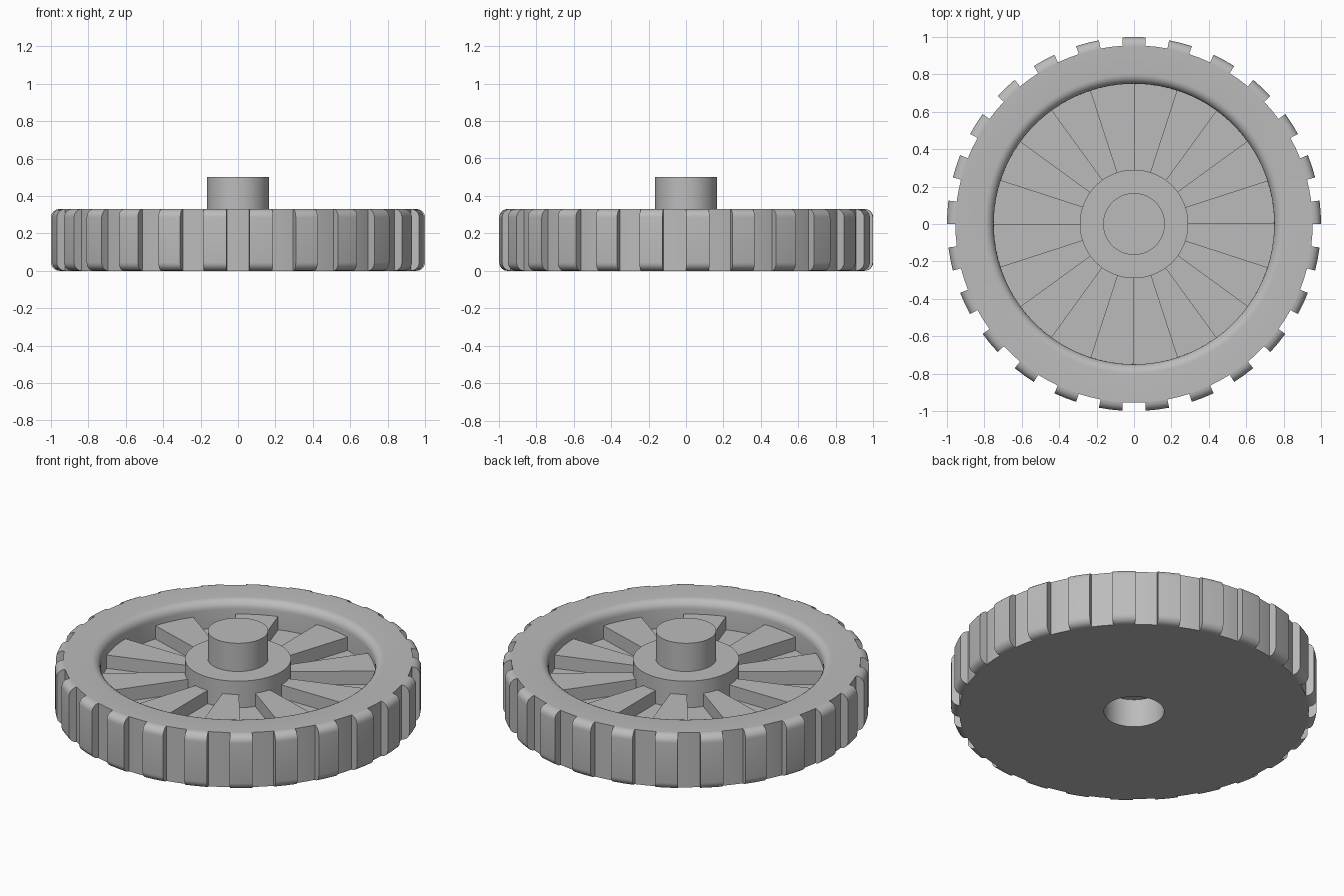
import bpy
import bmesh
from math import sin, cos, pi, radians

cube = bpy.data.objects.get("Cube")
if cube:
    bpy.data.objects.remove(cube)

grey = bpy.data.materials.new("light_grey")
grey.use_nodes = True
colour = (0.5, 0.5, 0.5, 1)
grey.diffuse_color = colour
grey.node_tree.nodes["Principled BSDF"].inputs["Base Color"].default_value = colour

STEP = 3.6            # degrees per facet
TYRE, OUTER = 0.955, 1.0
RIM, HUB, AXLE = 0.75, 0.29, 0.165
TOP, FLOOR, SPOKE_TOP, AXLE_TOP = 0.33, 0.17, 0.25, 0.5


def fillet(r, z, radius, start, end, n=6):
    """Arc of (r, z) points around a centre, angles in degrees."""
    angles = [radians(start + (end - start) * i / n) for i in range(n + 1)]
    return [(r + radius * cos(a), z + radius * sin(a)) for a in angles]


def sweep(name, profile, sectors):
    """Turn an (r, z) profile through each (start, end) sector, capping partial turns."""
    bm = bmesh.new()
    for start, end in sectors:
        steps = round((end - start) / STEP)
        rows = []
        for i in range(steps + 1):
            a = radians(start + i * STEP)
            rows.append([bm.verts.new((r * cos(a), r * sin(a), z)) for r, z in profile])
        for here, after in zip(rows, rows[1:]):
            for j in range(len(profile) - 1):
                bm.faces.new((here[j], after[j], after[j + 1], here[j + 1]))
        if end - start < 360:
            bm.faces.new(rows[0])
            bm.faces.new(rows[-1][::-1])
    bmesh.ops.remove_doubles(bm, verts=bm.verts, dist=1e-5)
    mesh = bpy.data.meshes.new(name)
    bm.to_mesh(mesh)
    bm.free()
    mesh.materials.append(grey)
    obj = bpy.data.objects.new(name, mesh)
    bpy.context.collection.objects.link(obj)
    bpy.ops.object.select_all(action='DESELECT')
    obj.select_set(True)
    bpy.context.view_layer.objects.active = obj
    bpy.ops.object.shade_smooth_by_angle(angle=radians(30))
    return obj


full = [(0, 360)]

# Tyre ring with rounded inner lip, joined to the recessed web and flat back
lip = 0.05
sweep("tyre_and_web",
      [(AXLE, 0), (TYRE, 0), (TYRE, TOP)]
      + fillet(RIM + lip, TOP - lip, lip, 90, 180)
      + [(RIM, FLOOR), (HUB, FLOOR)], full)

# Hub with the axle stub on top
sweep("hub_and_axle",
      [(HUB, FLOOR), (HUB, TOP), (AXLE, TOP), (AXLE, AXLE_TOP), (0, AXLE_TOP)], full)

# Blind socket in the back
sweep("axle_socket", [(0, FLOOR), (AXLE, FLOOR), (AXLE, 0)], full)

# Ten wedge spokes
sweep("spokes",
      [(HUB, FLOOR), (RIM, FLOOR), (RIM, SPOKE_TOP), (HUB, SPOKE_TOP)],
      [(36 * k, 36 * k + 18) for k in range(10)])

# Tread blocks with rounded upper and lower edges
edge = OUTER - TYRE
sweep("tread_blocks",
      fillet(TYRE, edge, edge, -90, 0) + fillet(TYRE, TOP - edge, edge, 0, 90),
      [(14.4 * k, 14.4 * k + 7.2) for k in range(25)])
